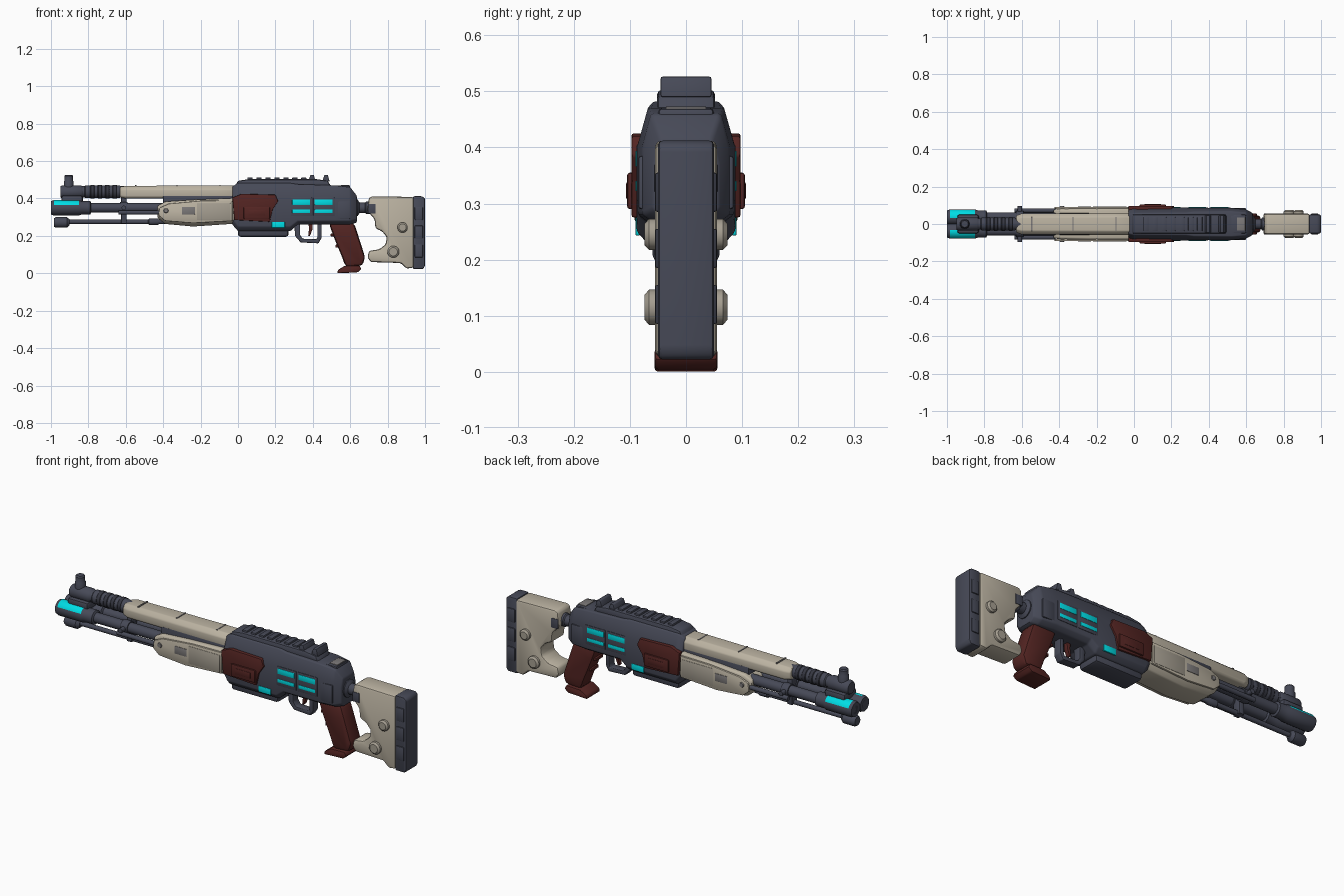
import bpy, bmesh, math


def material(name, rgb):
    m = bpy.data.materials.new(name)
    m.diffuse_color = (*rgb, 1)
    return m


DARK = material("dark blue grey", (0.062, 0.067, 0.095))
BLACK = material("deep grey", (0.035, 0.037, 0.052))
GREY = material("mid grey", (0.20, 0.19, 0.19))
TAUPE = material("taupe", (0.38, 0.345, 0.285))
CREAM = material("cream", (0.50, 0.45, 0.36))
RED = material("dark red", (0.088, 0.018, 0.016))
CYAN = material("cyan glow", (0.0, 0.72, 0.78))


def finish(bm, name, mats, bevel=0.0):
    bmesh.ops.recalc_face_normals(bm, faces=bm.faces)
    if bevel:
        edges = [e for e in bm.edges if e.calc_face_angle(0) > 0.35]
        bmesh.ops.bevel(bm, geom=edges, offset=bevel, segments=2, profile=0.5,
                        affect='EDGES', clamp_overlap=True)
    me = bpy.data.meshes.new(name)
    bm.to_mesh(me)
    bm.free()
    ob = bpy.data.objects.new(name, me)
    bpy.context.collection.objects.link(ob)
    for m in mats if isinstance(mats, list) else [mats]:
        me.materials.append(m)
    bpy.ops.object.select_all(action='DESELECT')
    ob.select_set(True)
    bpy.context.view_layer.objects.active = ob
    bpy.ops.object.shade_smooth_by_angle(angle=math.radians(35))
    return ob


def prism(name, pts, y0, y1, mat, bevel=0.006):
    """Side profile in x/z pushed from y0 to y1."""
    bm = bmesh.new()
    f = bm.faces.new([bm.verts.new((x, y0, z)) for x, z in pts])
    r = bmesh.ops.extrude_face_region(bm, geom=[f])
    bmesh.ops.translate(bm, vec=(0, y1 - y0, 0),
                        verts=[v for v in r["geom"] if isinstance(v, bmesh.types.BMVert)])
    return finish(bm, name, mat, bevel)


def box(name, x0, x1, y0, y1, z0, z1, mat, bevel=0.004):
    return prism(name, [(x0, z0), (x1, z0), (x1, z1), (x0, z1)], y0, y1, mat, bevel)


def both(make, name, pts, y0, y1, mat, bevel=0.004):
    """Same plate on the left and right sides."""
    for s, side in ((-1, "right"), (1, "left")):
        args = (pts,) if make is prism else tuple(pts[:2])
        tail = () if make is prism else tuple(pts[2:])
        make(f"{name}_{side}", *args, s * y0, s * y1, *tail, mat, bevel)


def loft(name, sections, mat, bevel=0.006):
    """Eight-sided hull; section = x, four heights, bottom / middle / top half widths."""
    bm = bmesh.new()
    rings = []
    for x, z0, zl, zu, z1, wb, w, wt in sections:
        half = [(wb, z0), (w, zl), (w, zu), (wt, z1)]
        ring = half + [(-y, z) for y, z in reversed(half)]
        rings.append([bm.verts.new((x, y, z)) for y, z in ring])
    for a, b in zip(rings, rings[1:]):
        for i in range(8):
            j = (i + 1) % 8
            bm.faces.new((a[i], a[j], b[j], b[i]))
    bm.faces.new(rings[0])
    bm.faces.new(rings[-1])
    return finish(bm, name, mat, bevel)


def turned(name, prof, y, z, mats, n=20, rule=None, axis='X', at=0.0):
    """Turned part: prof = (distance, radius) along the x, y or z axis."""
    bm = bmesh.new()
    rings = []
    for d, r in prof:
        ring = []
        for i in range(n):
            a = 2 * math.pi * (i + 0.5) / n
            u, v = r * math.cos(a), r * math.sin(a)
            co = {'X': (d, y + u, z + v), 'Y': (at + u, d, z + v), 'Z': (at + u, y + v, d)}[axis]
            ring.append(bm.verts.new(co))
        rings.append(ring)
    for a, b in zip(rings, rings[1:]):
        for i in range(n):
            bm.faces.new((a[i], a[(i + 1) % n], b[(i + 1) % n], b[i]))
    bm.faces.new(rings[0])
    bm.faces.new(rings[-1])
    if rule:
        for f in bm.faces:
            f.material_index = rule(f.calc_center_median())
    return finish(bm, name, mats)


# Twin barrels with glowing muzzle tops
for s, side in ((-1, "right"), (1, "left")):
    turned(f"barrel_{side}", [(-1, .022), (-1, .036), (-.985, .041), (-.85, .041), (-.835, .036),
           (-.79, .036), (-.785, .026), (-.40, .026)], s * .037, .35, [DARK, CYAN], n=24,
           rule=lambda c: 1 if c.z > .362 and -.98 < c.x < -.85 and abs(c.y) > .03 else 0)
    turned(f"muzzle_bore_{side}", [(-1.0, .021), (-.995, .021)], s * .037, .35, BLACK)
    turned(f"side_rod_{side}", [(-.64, .012), (-.42, .012)], s * .072, .325, DARK, 12)
    turned(f"barrel_collar_{side}", [(-.63, .032), (-.59, .032)], s * .037, .35, DARK)
    turned(f"bracket_pin_{side}", [(s * .05, .012), (s * .095, .012)], 0, .35, DARK, 12,
           axis='Y', at=-.61)

# Top tube, sleeve and front sight
turned("top_tube", [(-.86, .030), (-.82, .030), (-.815, .035), (-.64, .035), (-.62, .030), (-.6, .030)],
       0, .436, DARK)
turned("front_sleeve", [(-.95, .030), (-.94, .036), (-.84, .036), (-.83, .030)], 0, .435, DARK)
turned("front_sight_post", [(.45, .026), (.49, .026), (.495, .023), (.52, .023), (.526, .018)],
       0, 0, DARK, axis='Z', at=-.905)
box("barrel_clamp", -.945, -.83, -.05, .05, .375, .415, DARK, .01)
for x in (-.79, -.75, -.71, -.67):
    turned("tube_ring", [(x, .035), (x + .003, .0375), (x + .02, .0375), (x + .023, .035)], 0, .436, BLACK)

# Lower rod with end bulb and bracket
turned("lower_rod", [(-.92, .012), (-.48, .012), (-.475, .018), (-.43, .018), (-.42, .012), (-.3, .012)],
       0, .275, DARK, 12)
turned("lower_rod_bulb", [(-.985, .022), (-.975, .028), (-.915, .028), (-.90, .016)], 0, .272, DARK)
box("rod_bracket", -.625, -.595, -.022, .022, .265, .43, DARK)

# Cream upper cover
loft("upper_cover", [(-.63, .405, .415, .445, .462, .035, .045, .03),
                     (-.60, .40, .41, .448, .467, .045, .056, .036),
                     (-.11, .40, .41, .448, .470, .045, .058, .038),
                     (-.02, .40, .41, .448, .470, .045, .058, .038)], CREAM, .005)
for x in (-.55, -.33, -.10):
    box("cover_seam", x, x + .007, -.037, .037, .45, .4715, GREY, 0)

# Handguard
box("handguard_core", -.40, 0, -.058, .058, .29, .415, DARK)
loft("handguard", [(-.43, .295, .31, .35, .36, .05, .076, .07),
                   (-.39, .264, .285, .37, .383, .055, .082, .075),
                   (-.24, .25, .275, .38, .393, .055, .084, .078),
                   (-.02, .265, .285, .39, .402, .055, .084, .078)], CREAM)
both(prism, "handguard_panel", [(-.425, .31), (-.39, .28), (-.24, .268), (-.03, .28), (-.03, .39),
                                (-.2, .388), (-.37, .372), (-.42, .35)], .08, .092, CREAM)
both(box, "handguard_vent", (-.30, -.23, .315, .355), .09, .094, GREY, .002)
both(box, "handguard_shade_panel", (-.22, -.04, .285, .375), .09, .0935, TAUPE, .002)
for s in (-1, 1):
    turned("handguard_bolt", [(s * .09, .014), (s * .097, .011)], 0, .335, GREY, 12, axis='Y', at=-.385)

# Receiver
loft("receiver", [(-.03, .26, .29, .39, .465, .06, .080, .052),
                  (0, .225, .25, .40, .482, .065, .088, .058),
                  (.28, .225, .25, .40, .482, .065, .088, .060),
                  (.32, .262, .28, .405, .476, .06, .086, .066),
                  (.52, .262, .28, .405, .470, .06, .086, .068),
                  (.60, .262, .28, .40, .460, .05, .078, .062),
                  (.635, .27, .29, .37, .415, .035, .058, .046)], DARK)
box("belly_housing", 0, .27, -.06, .06, .195, .27, DARK, .014)
box("rear_step", .50, .60, -.05, .05, .44, .470, DARK, .008)
box("rear_step_plate", .55, .595, -.036, .036, .462, .473, GREY, .002)
both(box, "rear_side_panel", (.53, .60, .29, .385), .07, .085, DARK, .005)

# Top rail with ribs and rear sight
prism("top_rail", [(-.02, .46), (.50, .46), (.48, .495), (.42, .503), (.06, .503), (0, .495)],
      -.052, .052, DARK, .01)
for i in range(7):
    box("rail_rib", .05 + i * .048, .078 + i * .048, -.038, .038, .495, .512, DARK, .004)
for x in (.375, .45):
    prism("rear_sight", [(x, .49), (x + .04, .49), (x + .03, .526), (x + .012, .526)],
          -.045, .045, DARK, .003)

# Red side armour and bolt box
both(prism, "side_armour", [(-.02, .285), (.17, .275), (.185, .34), (.215, .385), (.20, .42),
                            (.02, .425), (-.03, .405)], .07, .097, RED)
both(box, "armour_box", (.03, .17, .29, .355), .09, .105, RED, .005)
both(box, "armour_slot", (.055, .145, .308, .338), .10, .1065, RED, .002)

# Glowing panels
for x in (.29, .41):
    both(box, "panel_frame", (x - .008, x + .106, .305, .405), .08, .0885, DARK, .003)
    for z0, z1 in ((.366, .394), (.322, .340)):
        both(box, "glow_panel", (x, x + .095, z0, z1), .086, .0900, CYAN, .001)
both(box, "lower_glow_panel", (.18, .25, .243, .275), .082, .0900, CYAN, .002)

# Trigger guard and trigger
path = [(.30, .28), (.305, .20), (.335, .165), (.43, .16), (.447, .19), (.447, .28)]
inner = [(.425, .28), (.425, .195), (.42, .182), (.345, .185), (.332, .205), (.332, .28)]
prism("trigger_guard", path + inner, -.022, .022, DARK, .004)
prism("trigger", [(.375, .28), (.40, .28), (.398, .235), (.385, .20), (.375, .20), (.38, .24)],
      -.012, .012, RED, .003)

# Pistol grip
prism("pistol_grip", [(.485, .27), (.62, .27), (.64, .21), (.68, .085), (.665, .04), (.575, .035),
                      (.555, .09), (.53, .15), (.51, .20)], -.046, .046, RED, .018)
prism("grip_foot", [(.53, 0), (.64, .005), (.66, .022), (.65, .042), (.57, .04), (.535, .018)],
      -.056, .056, RED, .006)
for x, z in ((.495, .205), (.52, .145)):
    box("finger_stop", x, x + .05, -.03, .03, z - .008, z + .008, RED, .004)

# Neck joint
turned("neck_joint", [(.60, .045), (.64, .045), (.65, .028), (.68, .028), (.685, .034), (.74, .034)],
       0, .35, DARK)

# Stock and butt pad
prism("stock", [(.69, .335), (.70, .405), (.72, .412), (.94, .408), (.94, .03), (.90, .025), (.87, .055),
                (.71, .06), (.692, .085), (.70, .12), (.755, .128), (.79, .155), (.795, .195), (.77, .225),
                (.735, .24), (.73, .29)], -.055, .055, CREAM, .014)
prism("butt_pad", [(.935, .022), (.99, .022), (1, .04), (1, .40), (.985, .412), (.935, .412)],
      -.05, .05, DARK, .008)
for z in (.12, .22, .32):
    both(box, "pad_ridge", (.945, .988, z - .035, z + .035), .045, .055, DARK, .004)
for x, z, r in ((.88, .245, .028), (.83, .115, .032)):
    for s in (-1, 1):
        turned("stock_knob", [(s * .045, r), (s * .066, r), (s * .074, r * .7)], 0, z, TAUPE,
               16, axis='Y', at=x)
both(box, "stock_hinge_plate", (.695, .735, .32, .37), .05, .057, DARK, .002)
